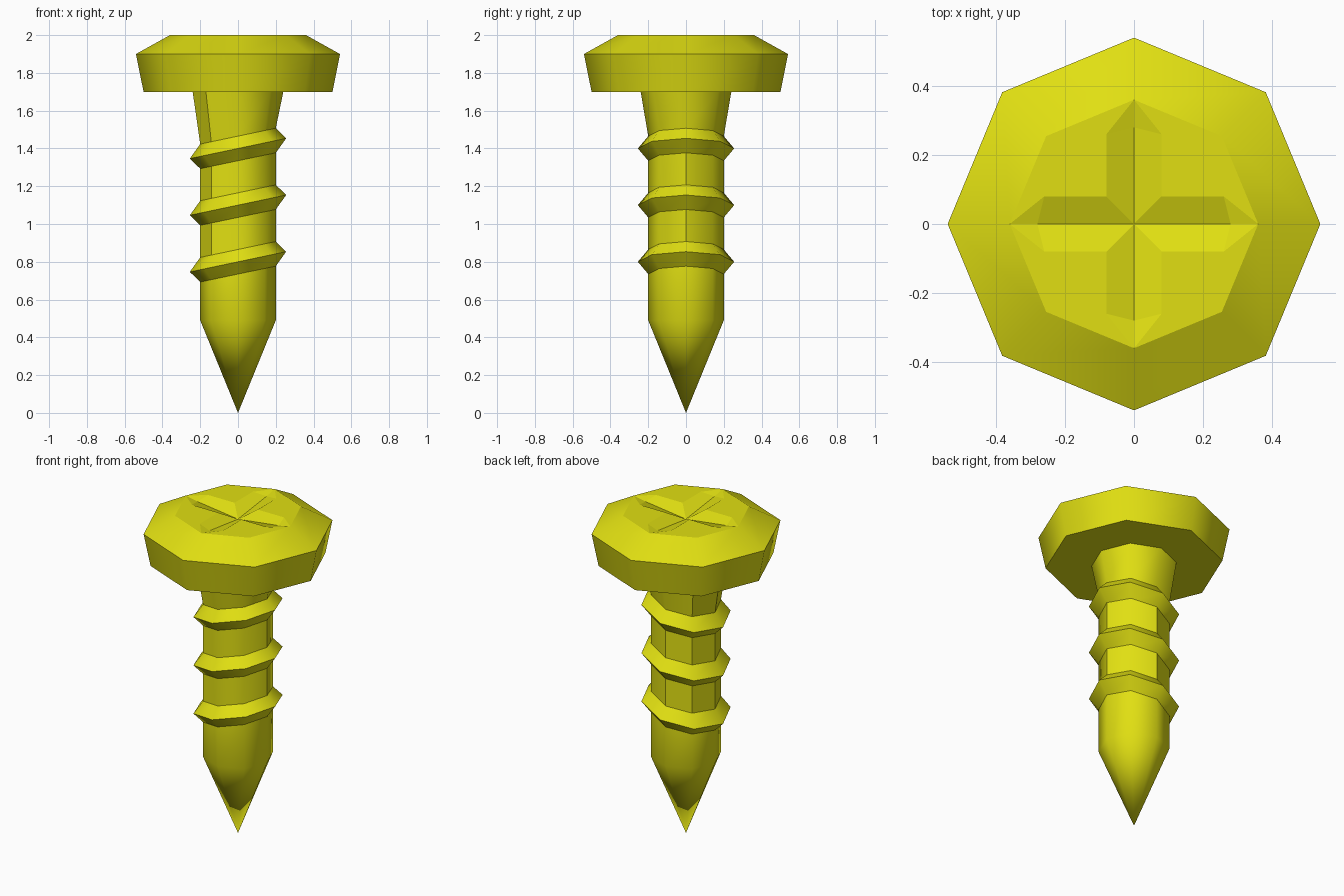
import bpy, bmesh
from math import cos, sin, pi, radians, degrees, atan2

SIDES = 8
TILT = 0.21

if "Cube" in bpy.data.objects:
    bpy.data.objects.remove(bpy.data.objects["Cube"])

yellow = bpy.data.materials.new("yellow_metal")
yellow.use_nodes = True
colour = (0.75, 0.74, 0.006, 1)
yellow.diffuse_color = colour
yellow.node_tree.nodes["Principled BSDF"].inputs["Base Color"].default_value = colour


def add_ring(bm, radius, z, tilt=0):
    """Octagonal ring, optionally rising towards +x."""
    ring = []
    for i in range(SIDES):
        a = 2 * pi * i / SIDES
        x = radius * cos(a)
        ring.append(bm.verts.new((x, radius * sin(a), z + tilt * x)))
    return ring


def lathe(bm, profile):
    """Stack rings from bottom to top and bridge them."""
    rings = [add_ring(bm, *p) for p in profile]
    for low, high in zip(rings, rings[1:]):
        for i in range(SIDES):
            j = (i + 1) % SIDES
            bm.faces.new((low[i], low[j], high[j], high[i]))
    return rings


def finish(bm, name, is_sharp=lambda edge: False):
    """Smooth shade, keeping hard corners and chosen edges sharp."""
    for face in bm.faces:
        face.smooth = True
    bm.normal_update()
    for edge in bm.edges:
        hard = edge.is_manifold and edge.calc_face_angle() > radians(50)
        edge.smooth = not (hard or is_sharp(edge))
    mesh = bpy.data.meshes.new(name)
    bm.to_mesh(mesh)
    bm.free()
    mesh.materials.append(yellow)
    obj = bpy.data.objects.new(name, mesh)
    bpy.context.collection.objects.link(obj)


# Head with a flat underside, bevelled rim and cross recess
bm = bmesh.new()
rings = lathe(bm, [(0.5, 1.7), (0.54, 1.9), (0.36, 2)])
bm.faces.new(reversed(rings[0]))
top = rings[2]
centre = bm.verts.new((0, 0, 1.95))


def quarter_points(x, y, z):
    points = []
    for _ in range(4):
        points.append(bm.verts.new((x, y, z)))
        x, y = -y, x
    return points


corner = quarter_points(0.08, 0.08, 2)
side_a = quarter_points(0.26, 0.08, 2)
side_b = quarter_points(0.08, 0.26, 2)
valley = quarter_points(0.28, 0, 1.985)
for q in range(4):
    n = (q + 1) % 4
    tip, diagonal, next_tip = top[2 * q], top[2 * q + 1], top[2 * n]
    bm.faces.new((corner[q], side_a[q], tip, diagonal, next_tip, side_b[q]))
    bm.faces.new((centre, valley[q], side_a[q], corner[q]))
    bm.faces.new((valley[q], tip, side_a[q]))
    bm.faces.new((centre, corner[q], side_b[q], valley[n]))
    bm.faces.new((valley[n], side_b[q], next_tip))
finish(bm, "head", lambda e: all(v.co.z > 1.94 for v in e.verts))


# Shaft with a pointed tip and a flared neck
def shaft_edge_sharp(edge):
    a, b = (v.co for v in edge.verts)
    if min(a.z, b.z) < 0.6:
        return False
    mid = (a + b) / 2
    angle = round(degrees(atan2(mid.y, mid.x))) % 360
    if angle % 45:
        return mid.z < 1.6
    flats = (135, 180, 225) if mid.z > 1.5 else (0, 90, 135, 180, 225)
    return angle in flats


bm = bmesh.new()
rings = lathe(bm, [(0.2, 0.49), (0.2, 0.735, TILT), (0.2, 1.465, TILT), (0.24, 1.7)])
point = bm.verts.new((0, 0, 0))
for i in range(SIDES):
    bm.faces.new((point, rings[0][(i + 1) % SIDES], rings[0][i]))
finish(bm, "shaft", shaft_edge_sharp)

# Three slanted thread ridges
for number, z in enumerate((0.8, 1.1, 1.4), 1):
    bm = bmesh.new()
    lathe(bm, [(0.19, z - 0.077, TILT), (0.255, z, TILT), (0.19, z + 0.077, TILT)])
    finish(bm, f"thread_{number}")
